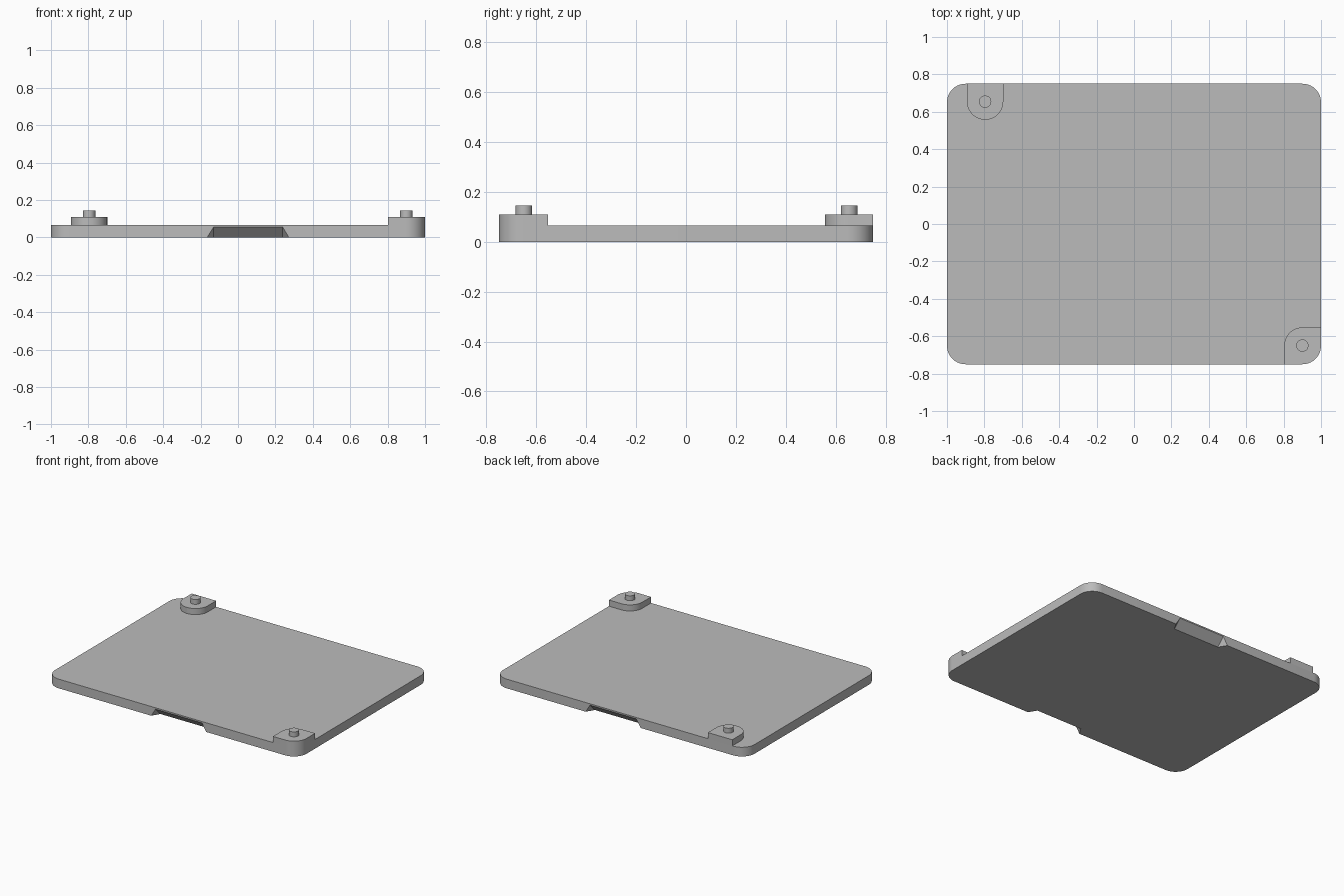
import bpy, bmesh, math
from mathutils import Vector

default = bpy.data.objects.get("Cube")
if default:
    bpy.data.objects.remove(default, do_unlink=True)

HALF_X, HALF_Y = 1.0, 0.75
PLATE_TOP, BOSS_TOP, PEG_TOP = 0.066, 0.11, 0.145
RADIUS = 0.1

grey = bpy.data.materials.new("plain grey")
GREY = (0.5, 0.5, 0.5, 1)
grey.diffuse_color = GREY
grey.use_nodes = True
grey.node_tree.nodes["Principled BSDF"].inputs["Base Color"].default_value = GREY


def finish(bm, name):
    bmesh.ops.recalc_face_normals(bm, faces=bm.faces)
    mesh = bpy.data.meshes.new(name)
    bm.to_mesh(mesh)
    bm.free()
    mesh.materials.append(grey)
    obj = bpy.data.objects.new(name, mesh)
    bpy.context.collection.objects.link(obj)
    return obj


def smooth(obj):
    bpy.ops.object.select_all(action='DESELECT')
    obj.select_set(True)
    bpy.context.view_layer.objects.active = obj
    bpy.ops.object.shade_smooth_by_angle(angle=math.radians(30))


def slab(name, x0, x1, y0, y1, z0, z1, radii, steps=10):
    """Extruded rectangle; radii run from the +x+y corner anticlockwise."""
    bm = bmesh.new()
    outline = []
    corners = [(x1, y1, -1, -1), (x0, y1, 1, -1), (x0, y0, 1, 1), (x1, y0, -1, 1)]
    for i, ((x, y, sx, sy), r) in enumerate(zip(corners, radii)):
        for k in range(steps + 1 if r else 1):
            a = (i + k / steps) * math.pi / 2
            outline.append((x + sx * r + r * math.cos(a) if r else x,
                            y + sy * r + r * math.sin(a) if r else y))
    face = bm.faces.new([bm.verts.new((x, y, z0)) for x, y in outline])
    top = bmesh.ops.extrude_face_region(bm, geom=[face])["geom"]
    bmesh.ops.translate(bm, vec=(0, 0, z1 - z0),
                        verts=[v for v in top if isinstance(v, bmesh.types.BMVert)])
    return finish(bm, name)


def peg(name, x, y):
    bm = bmesh.new()
    depth = PEG_TOP - BOSS_TOP
    bmesh.ops.create_cone(bm, cap_ends=True, segments=32, radius1=0.033,
                          radius2=0.033, depth=depth)
    bmesh.ops.translate(bm, vec=(x, y, BOSS_TOP + depth / 2), verts=bm.verts)
    smooth(finish(bm, name))


def notch_cutter(name, side):
    """Wedge with splayed ends that bevels the lower edge of the plate."""
    bm = bmesh.new()
    size = 0.048
    for inner, outer in ((-0.135, -0.165), (0.243, 0.272)):
        tri = [Vector((inner, side * (HALF_Y - size), 0)),
               Vector((inner, side * HALF_Y, size)),
               Vector((outer, side * HALF_Y, 0))]
        centre = sum(tri, Vector()) / 3
        for p in tri:
            bm.verts.new(centre + (p - centre) * 1.5)
    bmesh.ops.convex_hull(bm, input=bm.verts)
    cutter = finish(bm, name)
    cutter.hide_render = True
    return cutter


# Base plate with a finger notch under the front and back edges
plate = slab("base_plate", -HALF_X, HALF_X, -HALF_Y, HALF_Y, 0, PLATE_TOP, [RADIUS] * 4)
for label, side in (("front", -1), ("back", 1)):
    cutter = notch_cutter(label + "_notch_cutter", side)
    mod = plate.modifiers.new(label + "_notch", 'BOOLEAN')
    mod.operation = 'DIFFERENCE'
    mod.solver = 'EXACT'
    mod.object = cutter
    bpy.context.view_layer.objects.active = plate
    bpy.ops.object.modifier_apply(modifier=mod.name)
    bpy.data.objects.remove(cutter, do_unlink=True)
smooth(plate)

# Raised bosses: a tongue on the back edge and a pad in the front corner
smooth(slab("back_boss", -0.893, -0.699, 0.557, HALF_Y, PLATE_TOP, BOSS_TOP,
            [0, 0, 0.097, 0.097]))
smooth(slab("front_corner_boss", 0.803, HALF_X, -HALF_Y, -0.553, PLATE_TOP, BOSS_TOP,
            [0, RADIUS * 0.97, 0, RADIUS]))

# Locating pegs
peg("back_peg", -0.796, 0.654)
peg("front_peg", 0.9, -0.65)
